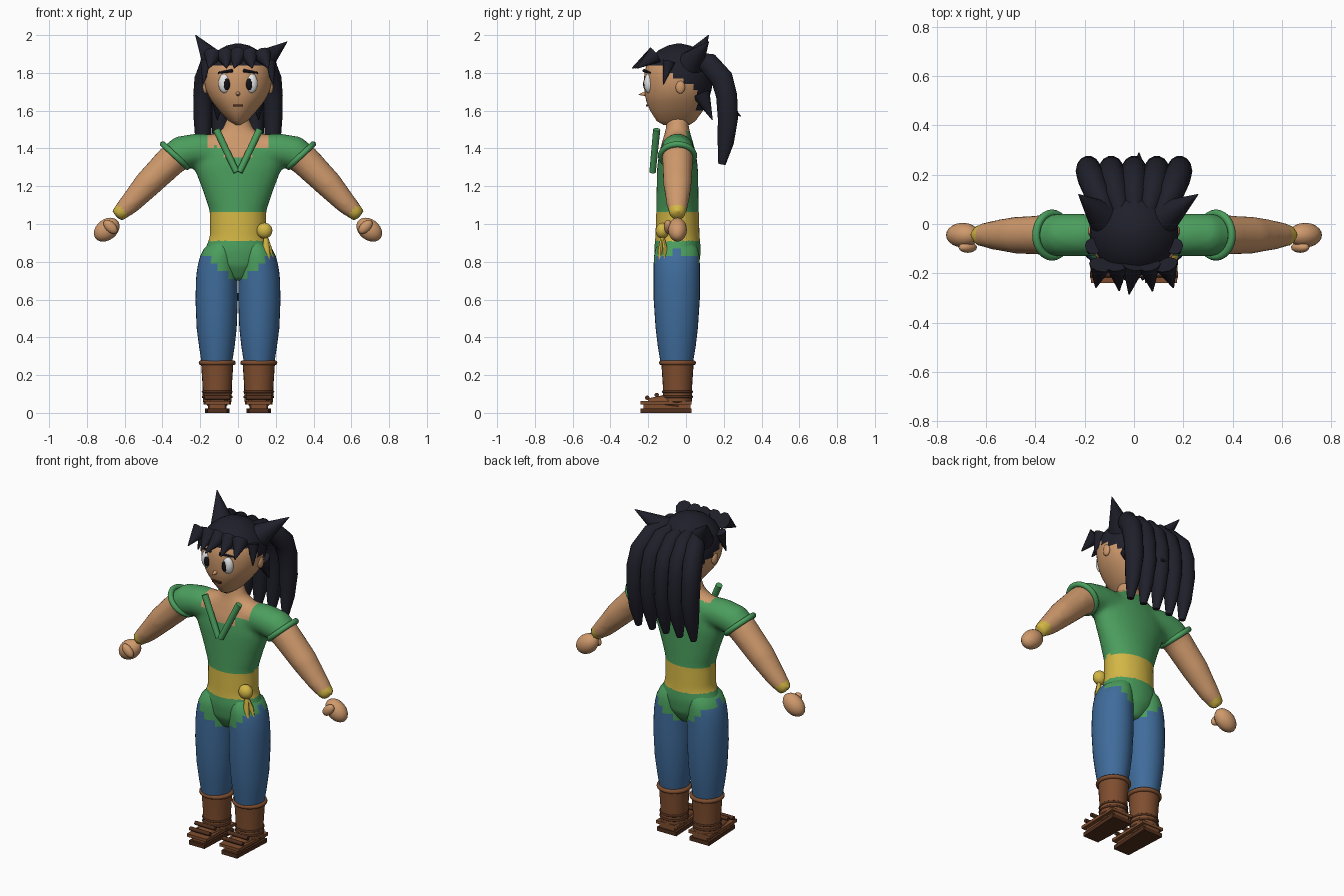
import bpy, bmesh, math
from mathutils import Vector, Matrix

if "Cube" in bpy.data.objects:
    bpy.data.objects.remove(bpy.data.objects["Cube"])

X, Y, Z = Vector((1, 0, 0)), Vector((0, 1, 0)), Vector((0, 0, 1))
CY = -0.045  # depth of the body axis


def mat(name, r, g, b):
    m = bpy.data.materials.new(name)
    m.diffuse_color = (r, g, b, 1)
    m.use_nodes = True
    m.node_tree.nodes["Principled BSDF"].inputs["Base Color"].default_value = m.diffuse_color
    return m


SKIN = mat("skin", .62, .32, .15)
GREEN = mat("shirt green", .07, .34, .11)
YELLOW = mat("sash yellow", .65, .47, .06)
BLUE = mat("trouser blue", .05, .15, .33)
BROWN = mat("boot brown", .21, .075, .028)
DARK = mat("dark brown", .08, .028, .012)
HAIR = mat("hair black", .014, .014, .024)
WHITE = mat("eye white", .85, .85, .85)
BLACK = mat("pupil black", .006, .006, .008)


def finish(bm, name, mats, rule=None, angle=40):
    bmesh.ops.recalc_face_normals(bm, faces=bm.faces)
    me = bpy.data.meshes.new(name)
    bm.to_mesh(me)
    bm.free()
    ob = bpy.data.objects.new(name, me)
    bpy.context.collection.objects.link(ob)
    paint(me, mats, rule, angle)
    return ob


def paint(me, mats, rule=None, angle=40):
    me.materials.clear()
    for m in (mats if isinstance(mats, list) else [mats]):
        me.materials.append(m)
    for p in me.polygons:
        p.use_smooth = True
        if rule:
            p.material_index = rule(p.center)
    me.set_sharp_from_angle(angle=math.radians(angle))


def tube(bm, secs, a=Y, n=20, axis=None):
    """Loft through (x, y, z, radius along a, radius across)."""
    P = [Vector(s[:3]) for s in secs]
    rings = []
    for i, s in enumerate(secs):
        t = axis or (P[min(i + 1, len(P) - 1)] - P[max(i - 1, 0)]).normalized()
        b = t.cross(a).normalized()
        u = b.cross(t)
        rings.append([bm.verts.new(P[i] + u * s[3] * math.cos(k * math.tau / n)
                                   + b * s[4] * math.sin(k * math.tau / n)) for k in range(n)])
    for r, q in zip(rings, rings[1:]):
        for k in range(n):
            bm.faces.new((r[k], r[(k + 1) % n], q[(k + 1) % n], q[k]))
    bm.faces.new(rings[0])
    bm.faces.new(rings[-1])


def loft(name, secs, mats, rule=None, **kw):
    bm = bmesh.new()
    tube(bm, secs, **kw)
    return finish(bm, name, mats, rule)


def spike(name, base, tip, r0, r1, m, n=12):
    d = (Vector(tip) - Vector(base)).normalized()
    a = X if abs(d.x) < .7 else Y
    return loft(name, [(*base, r0, r0), (*tip, r1, r1)], m, a=a, n=n)


def ball(name, c, r, m, rot=0):
    bm = bmesh.new()
    bmesh.ops.create_uvsphere(bm, u_segments=20, v_segments=12, radius=1)
    M = Matrix.Translation(c) @ Matrix.Rotation(rot, 4, 'Y') @ Matrix.Diagonal((*r, 1))
    bmesh.ops.transform(bm, matrix=M, verts=bm.verts)
    return finish(bm, name, m)


def box(name, c, size, m, taper=1):
    bm = bmesh.new()
    bmesh.ops.create_cube(bm, size=1)
    for v in bm.verts:
        if v.co.y < 0:
            v.co.x *= taper
        v.co = Vector(c) + Vector(v.co[i] * size[i] for i in range(3))
    return finish(bm, name, m)


def ring(name, c, axis, R, r, m):
    bpy.ops.mesh.primitive_torus_add(location=c, major_radius=R, minor_radius=r,
                                     major_segments=28, minor_segments=10,
                                     rotation=Vector(axis).to_track_quat('Z', 'Y').to_euler())
    ob = bpy.context.object
    ob.name = name
    paint(ob.data, m)


# Body: torso, neck and arms fused into one skin
bm = bmesh.new()
torso = [(.70, .05, .07), (.78, .15, .115), (.86, .178, .125), (.93, .15, .118), (1.07, .151, .113),
         (1.18, .188, .111), (1.30, .235, .108), (1.38, .25, .097), (1.44, .20, .08),
         (1.475, .13, .07), (1.50, .082, .063), (1.57, .057, .057)]
tube(bm, [(0, CY, z, ry, rx) for z, rx, ry in torso], n=32, axis=Z)
for s in (-1, 1):
    tube(bm, [(s * x, CY, z, ry, r) for x, z, ry, r in
              [(.08, 1.39, .08, .085), (.22, 1.393, .088, .087), (.30, 1.378, .088, .09),
               (.35, 1.34, .082, .084), (.48, 1.21, .076, .074), (.58, 1.10, .058, .056),
               (.645, 1.04, .04, .038)]])


def body_rule(c):
    x = abs(c.x)
    d = .68 * (x - .335) - .73 * (c.z - 1.36)
    if x > .26 and d > 0:
        return 2 if d > .395 else 0
    if c.z > 1.49 or (c.y < 0 and x < .165 and c.z > 1.41) or (c.y < -.05 and x < .07 and c.z > 1.355):
        return 0
    if .91 < c.z < 1.07:
        return 2
    return trouser_rule(c)


def trouser_rule(c):
    return 3 if c.z < .68 + .9 * abs(c.x) and c.z < .86 else 1


CLOTH = [SKIN, GREEN, YELLOW, BLUE]
body = finish(bm, "body", CLOTH)
rm = body.modifiers.new("fuse", 'REMESH')
rm.mode, rm.voxel_size = 'VOXEL', .017
sm = body.modifiers.new("soften", 'SMOOTH')
sm.iterations = 5
fused = bpy.data.meshes.new_from_object(body.evaluated_get(bpy.context.evaluated_depsgraph_get()))
body.modifiers.clear()
body.data = fused
paint(fused, CLOTH, body_rule, 80)

# Head with hairline
head = [(1.525, .02, -.12, .02), (1.545, .05, -.155, .05), (1.60, .10, -.19, .09), (1.65, .14, -.21, .115),
        (1.68, .157, -.217, .127), (1.71, .17, -.22, .135), (1.74, .177, -.222, .14), (1.77, .18, -.222, .14),
        (1.80, .18, -.22, .14), (1.84, .172, -.21, .132), (1.88, .147, -.187, .11), (1.92, .105, -.145, .07),
        (1.945, .06, -.095, .02), (1.955, .015, -.05, -.025)]
loft("head", [(0, (f + b) / 2, z, (b - f) / 2, w) for z, w, f, b in head], [SKIN, HAIR],
     lambda c: int(c.z > (1.755 - .5 * c.y if c.y < .05 else 1.58)), n=40, axis=Z)

# Hair: fringe, side locks, pointed ears, back strands
for x, dx in ((-.135, -.02), (-.07, .01), (0, -.02), (.06, .015), (.13, .03)):
    spike("fringe_lock", (x, -.165, 1.895), (x + dx, -.285 + abs(x) * .2, 1.825), .048, .003, HAIR, 10)
for s, tip in ((-1, (-.225, .12, 2.0)), (1, (.26, .12, 1.965))):
    spike("pointed_ear", (s * .125, .03, 1.855), tip, .068, .002, HAIR, 16)
    spike("side_lock", (s * .165, -.09, 1.86), (s * .185, -.12, 1.74), .035, .002, HAIR, 10)
    spike("nape_lock", (s * .1, .08, 1.69), (s * .11, .14, 1.55), .05, .002, HAIR, 10)
    ball("side_ear", (s * .172, -.03, 1.725), (.015, .025, .035), SKIN)
spike("back_tuft", (.02, .22, 1.62), (.02, .29, 1.57), .03, .002, HAIR, 8)
for x in (-.185, -.0925, 0, .0925, .185):
    loft("back_strand", [(x * k, y, z, r, r * 1.1) for k, y, z, r in
                         [(.55, .03, 1.88, .03), (.8, .12, 1.85, .052), (.95, .19, 1.77, .055),
                          (1, .215, 1.68, .052), (1, .222, 1.56, .05), (1, .21, 1.43, .04),
                          (1, .19, 1.315, .018)]], HAIR, a=X, n=14)

# Face
for s in (-1, 1):
    ball("eye", (s * .07, -.197, 1.745), (.034, .025, .052), WHITE)
    ball("pupil", (s * .06, -.213, 1.74), (.018, .014, .032), BLACK)
    spike("brow", (s * .03, -.222, 1.812), (s * .105, -.19, 1.80), .009, .005, HAIR, 8)
spike("nose", (0, -.21, 1.69), (0, -.25, 1.685), .014, .002, SKIN)
box("mouth", (0, -.206, 1.628), (.055, .012, .011), DARK)

# Lapels and sleeve cuffs, hands
for s in (-1, 1):
    spike("lapel", (s * .115, -.155, 1.50), (s * .008, -.177, 1.275), .019, .017, GREEN)
    ring("sleeve_cuff", (s * .333, CY, 1.362), (s * .68, 0, -.73), .088, .016, GREEN)
    ball("hand", (s * .695, CY, .97), (.075, .05, .055), SKIN, s * math.radians(38))
    ball("thumb", (s * .675, CY - .05, .985), (.045, .022, .027), SKIN, -s * math.radians(45))

# Sash knot with two tails
ball("sash_knot", (.14, -.125, .965), (.042, .036, .042), YELLOW)
for x, y, z in ((.155, -.135, .80), (.178, -.11, .78)):
    loft("sash_tail", [(.145, -.125, .94, .008, .01), ((.145 + x) / 2, y, .87, .012, .018),
                       (x, y, z, .012, .017)], YELLOW, n=12)

# Legs, boots and sandals
for s in (-1, 1):
    leg = [(.90, .085, .06, .09)] + [(z, cx, rx, ry) for z, cx, rx, ry in
           [(.87, .095, .085, .112), (.83, .102, .098, .12), (.79, .107, .104, .122), (.75, .11, .108, .122),
            (.71, .112, .11, .122), (.60, .113, .112, .122), (.45, .113, .106, .112), (.35, .112, .094, .1),
            (.26, .112, .08, .085)]]
    loft("leg", [(s * cx, CY - .004, z, ry, rx) for z, cx, rx, ry in leg], CLOTH, trouser_rule,
         n=32, axis=Z)
    bx = s * .11
    loft("boot", [(bx, CY, z, r, r) for z, r in ((.05, .066), (.06, .076), (.15, .078), (.27, .086))],
         BROWN, n=24, axis=Z)
    ring("boot_rim", (bx, CY, .265), Z, .085, .013, BROWN)
    for z in (.085, .112):
        ring("ankle_strap", (bx, CY, z), Z, .075, .007, DARK)
    # Stacked sandal soles and toe straps
    box("lower_sole", (bx, -.105, .012), (.13, .27, .024), DARK, .8)
    box("middle_sole", (bx, -.10, .034), (.10, .25, .022), BROWN, .85)
    box("upper_sole", (bx, -.105, .053), (.145, .27, .018), BROWN, .9)
    loft("foot", [(bx, y, .062, rx, rz) for y, rx, rz in ((-.04, .06, .05), (-.13, .055, .03), (-.20, .04, .015))],
         BROWN, a=X, n=16)
    for y, z in ((-.205, .08), (-.155, .095)):
        spike("toe_strap", (bx - .068, y, z), (bx + .068, y, z), .012, .012, DARK, 10)
